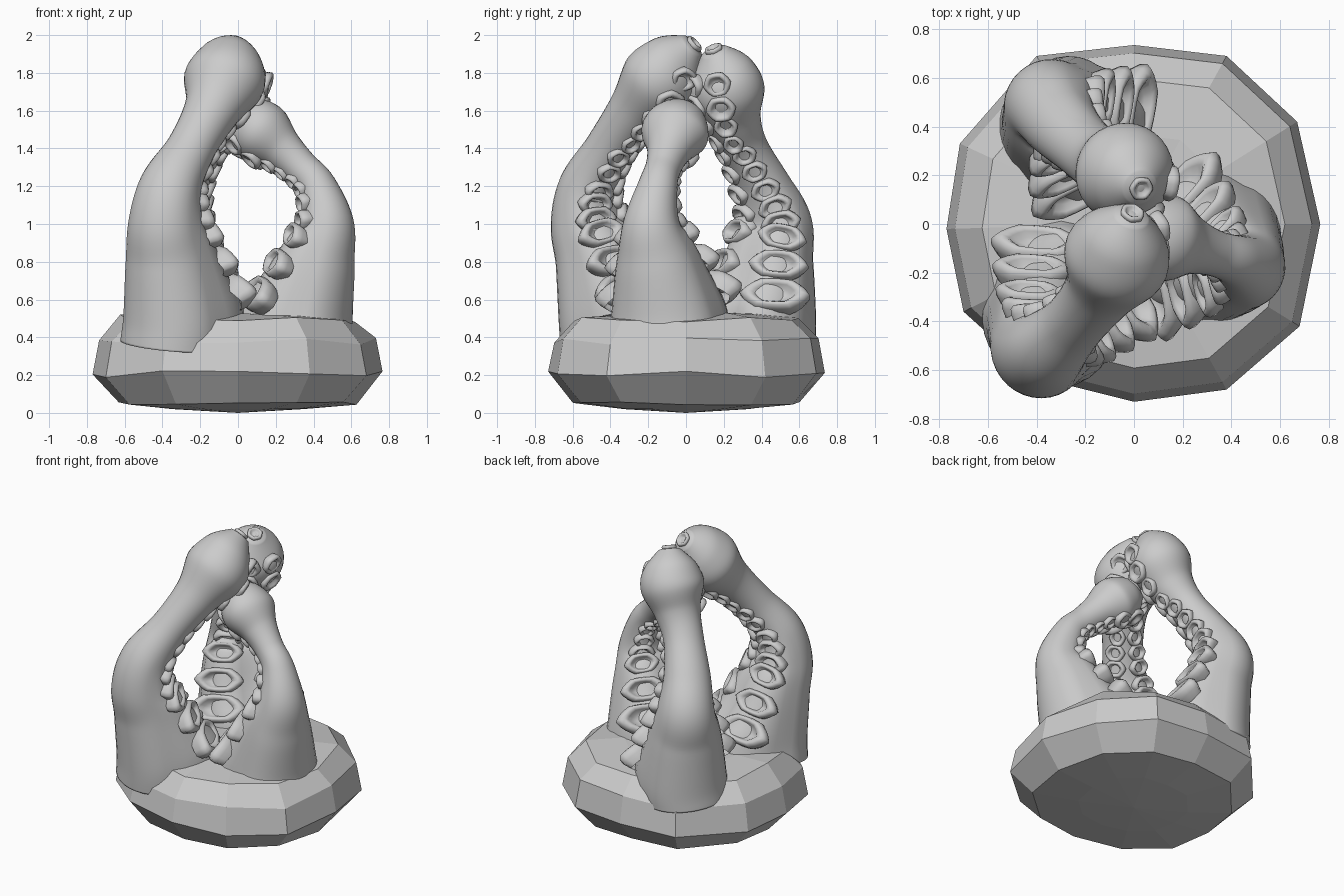
import bpy, bmesh, math, random
from mathutils import Vector

if "Cube" in bpy.data.objects:
    bpy.data.objects.remove(bpy.data.objects["Cube"])

random.seed(4)
grey = bpy.data.materials.new("stone_grey")
grey.diffuse_color = (0.6, 0.6, 0.6, 1)
grey.use_nodes = True
grey.node_tree.nodes["Principled BSDF"].inputs["Base Color"].default_value = grey.diffuse_color


def finish(bm, name, smooth):
    bmesh.ops.recalc_face_normals(bm, faces=bm.faces)
    me = bpy.data.meshes.new(name)
    bm.to_mesh(me)
    bm.free()
    me.materials.append(grey)
    ob = bpy.data.objects.new(name, me)
    bpy.context.collection.objects.link(ob)
    for p in me.polygons:
        p.use_smooth = smooth
    return ob


def skin(bm, rings, start=None, end=None):
    """Bridge rings of points, closing each end with a fan to a point."""
    vs = [[bm.verts.new(p) for p in r] for r in rings]
    n = len(vs[0])
    for a, b in zip(vs, vs[1:]):
        for i in range(n):
            j = (i + 1) % n
            bm.faces.new((a[i], a[j], b[j], b[i]))
    for ring, tip in ((vs[0], start), (vs[-1], end)):
        if tip is not None:
            c = bm.verts.new(tip)
            for i in range(n):
                bm.faces.new((ring[i], ring[(i + 1) % n], c))


# Faceted rock base
outline = [(.765, 0), (.67, .42), (.38, .69), (0, .735), (-.4, .69), (-.715, .33),
           (-.77, -.02), (-.7, -.36), (-.4, -.63), (0, -.73), (.38, -.68), (.68, -.42)]
levels = [(.45, .02, 0), (.82, .05, .01), (1, .205, .02), (.955, .38, .02), (.81, .5, .02), (.5, .525, .01)]
bm = bmesh.new()
rings = []
for s, z, j in levels:
    rings.append([Vector((x * s, y * s, z + random.uniform(-j, j))) for x, y in outline])
skin(bm, rings, Vector((0, 0, 0)), Vector((0, 0, .53)))
finish(bm, "rock_base", False)


def catmull(pts, per=8):
    out = []
    for i in range(len(pts) - 1):
        p = [pts[max(0, min(len(pts) - 1, i + k))] for k in (-1, 0, 1, 2)]
        for s in range(per):
            t = s / per
            out.append([.5 * (2 * b + (c - a) * t + (2 * a - 5 * b + 4 * c - d) * t * t
                              + (3 * b - a - 3 * c + d) * t ** 3) for a, b, c, d in zip(*p)])
    return out + [list(pts[-1])]


def add_sucker(bm, c, n, up, w, h, d):
    """Rounded cup: w and h are half sizes, d the rim height."""
    up = (up - n * up.dot(n)).normalized()
    side = n.cross(up)
    prof = [(.85, -1.6), (1, -.5), (1.02, .25), (.92, .75), (.76, .9), (.62, .55), (.5, -.05), (.25, -.3)]
    rings = []
    for r, z in prof:
        ring = []
        for i in range(18):
            a = 2 * math.pi * i / 18
            k = r * (1 + .045 * math.cos(6 * a))      # slightly hexagonal outline
            ring.append(c + side * (w * k * math.cos(a)) + up * (h * k * math.sin(a)) + n * (d * z))
        rings.append(ring)
    skin(bm, rings, None, c - n * d * .35)


def tentacle(name, inward, pts, fade_z):
    d = Vector((inward[0], inward[1], 0)).normalized()
    path = catmull(pts)
    pos = [Vector(p[:3]) for p in path]
    frames = []
    for i, p in enumerate(path):
        T = (pos[min(i + 2, len(pos) - 1)] - pos[max(i - 2, 0)]).normalized()
        N = (d - T * d.dot(T)).normalized()
        u = max(0, min(1, (fade_z - p[2]) / (fade_z - .55)))    # widening of the rows
        v = max(0, min(1, (1 - p[2]) / .45)) ** 2               # inward flare at the foot
        frames.append((pos[i], T, N, T.cross(N), p[3], p[4], u, v))

    # Smooth arm, widened and flared on the sucker side low down
    bm = bmesh.new()
    rings = []
    for c, T, N, B, rn, rb, u, v in frames:
        ring = []
        for k in range(32):
            a = 2 * math.pi * k / 32
            co, si = math.cos(a), math.sin(a)
            m = 1 + .5 * u * max(0, co) * abs(si)
            f = 1 + .5 * v if co > 0 else 1
            ring.append(c + N * (rn * m * f * co) + B * (rb * m * si))
        rings.append(ring)
    c, T, rn = frames[-1][0], frames[-1][1], frames[-1][4]
    tip = c + T * rn * .2
    skin(bm, rings, pos[0], tip)
    finish(bm, name + "_arm", True)

    # Two rows of touching cups along the inner side
    bm = bmesh.new()
    travelled, gap = 0, 0
    for i in range(1, len(frames) - 4):
        c, T, N, B, rn, rb, u, v = frames[i]
        travelled += (pos[i] - pos[i - 1]).length
        if c.z < .57 or travelled < gap:
            continue
        h = .05 + .38 * rb
        travelled, gap = 0, h * .92
        head = u == 0
        w = rb * (.38 if head else .48 + .24 * u)
        side = .42 if head else .54 + .34 * u
        for s in (-1, 1):
            off = N * (rn * (.91 if head else .84) * (1 + .5 * v)) + B * (s * rb * side)
            n = (N + B * (s * (.5 if head else .6 - .1 * u)) + T * (.75 * math.sqrt(v))).normalized()
            add_sucker(bm, c + off, n, T, w, h * (.55 + .12 * v), .022 + .025 * u)
    # Small ring cup on the very tip
    add_sucker(bm, tip, T, d + Vector((0, 0, .3)), .048, .048, .014)
    finish(bm, name + "_suckers", True)


# Rows: x, y, z, inner-outer radius, sideways radius
tentacle("front_left_tentacle", (.52, .85), [
    (-.35, -.40, .36, .26, .28), (-.345, -.42, .5, .25, .27), (-.37, -.47, .8, .22, .23),
    (-.39, -.53, 1.0, .185, .195), (-.36, -.52, 1.2, .15, .165), (-.25, -.41, 1.4, .125, .13),
    (-.14, -.27, 1.6, .145, .15), (-.075, -.145, 1.75, .205, .22), (-.04, -.05, 1.865, .165, .175),
    (-.01, .035, 1.945, .07, .07)], 1.45)
tentacle("back_left_tentacle", (.8, -.6), [
    (-.31, .43, .38, .23, .27), (-.31, .44, .5, .22, .265), (-.33, .46, .8, .20, .225),
    (-.35, .49, 1.0, .175, .18), (-.30, .41, 1.2, .135, .15), (-.20, .31, 1.4, .12, .13),
    (-.11, .25, 1.55, .15, .15), (-.045, .215, 1.7, .2, .205), (-.01, .185, 1.82, .165, .17),
    (.025, .15, 1.915, .07, .07)], 1.45)
tentacle("right_tentacle", (-.95, .25), [
    (.38, -.12, .38, .24, .30), (.38, -.12, .5, .225, .285), (.43, -.16, .8, .19, .215),
    (.475, -.185, 1.0, .14, .15), (.42, -.15, 1.2, .1, .105), (.33, -.12, 1.3, .095, .095),
    (.235, -.09, 1.39, .115, .12), (.13, -.06, 1.48, .165, .18), (.04, -.02, 1.55, .135, .14),
    (-.03, .01, 1.6, .05, .05)], 1.3)
